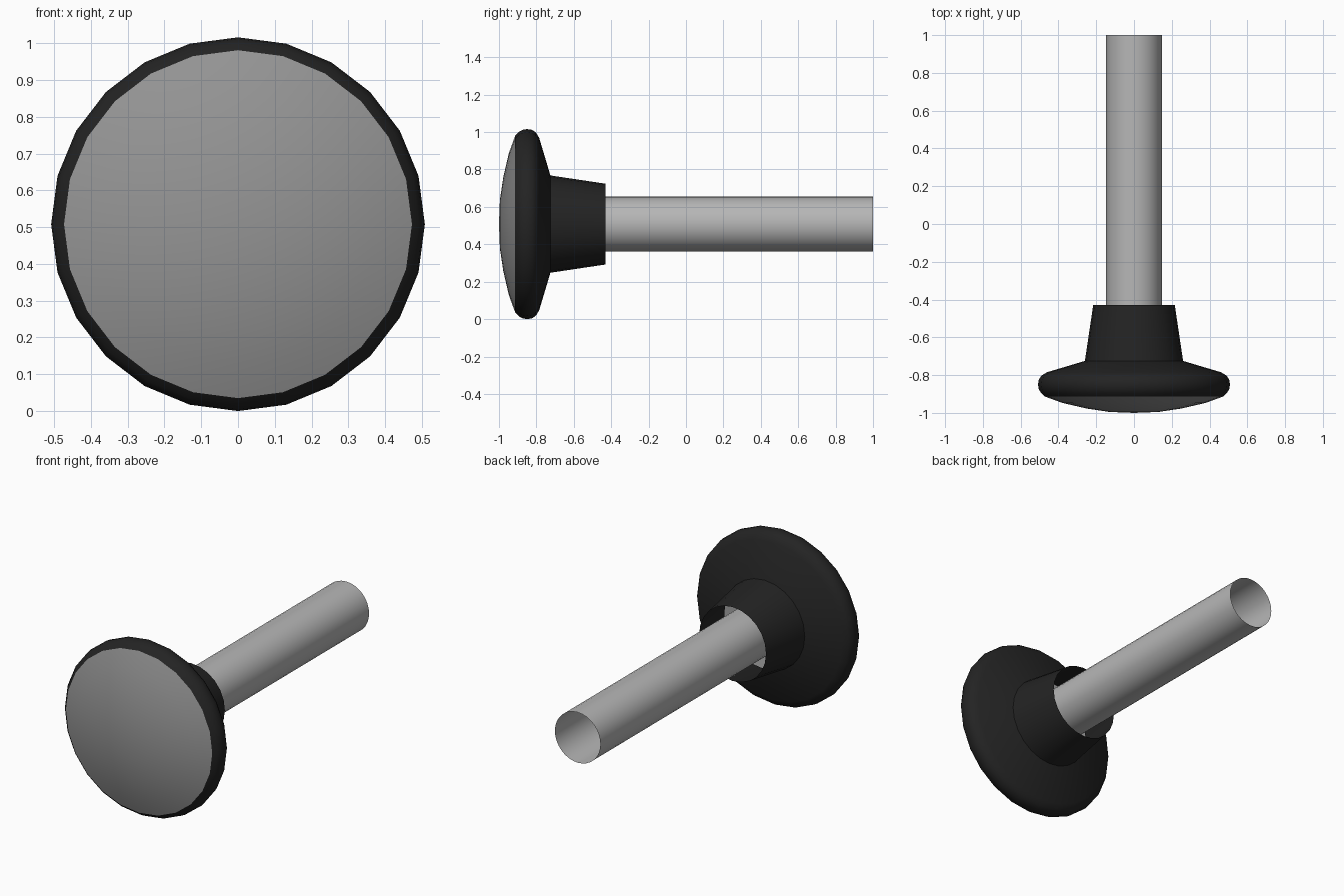
import bpy, bmesh, math

if "Cube" in bpy.data.objects:
    bpy.data.objects.remove(bpy.data.objects["Cube"])

CZ = 0.508  # height of the turning axis


def material(name, rgb):
    m = bpy.data.materials.new(name)
    m.diffuse_color = (*rgb, 1.0)
    m.use_nodes = True
    m.node_tree.nodes["Principled BSDF"].inputs["Base Color"].default_value = m.diffuse_color
    return m


def lathe(name, profile, sides, mat, angle=30):
    """Spin (y, radius) points about the y axis; a radius of 0 makes a pole."""
    bm = bmesh.new()
    rings = []
    for y, r in profile:
        if r == 0:
            rings.append([bm.verts.new((0, y, CZ))] * sides)
        else:
            rings.append([bm.verts.new((r * math.sin(2 * math.pi * i / sides), y,
                                        CZ + r * math.cos(2 * math.pi * i / sides)))
                          for i in range(sides)])
    for a, b in zip(rings, rings[1:]):
        for i in range(sides):
            j = (i + 1) % sides
            quad = list(dict.fromkeys((a[i], b[i], b[j], a[j])))
            bm.faces.new(quad)
    for f in bm.faces:
        f.normal_update()
    # point normals away from the axis / towards the front
    for f in bm.faces:
        c = f.calc_center_median()
        out = f.normal.x * c.x + f.normal.z * (c.z - CZ)
        if (out < 0 and abs(out) > 1e-6):
            f.normal_flip()
    me = bpy.data.meshes.new(name)
    bm.to_mesh(me)
    bm.free()
    me.materials.append(mat)
    ob = bpy.data.objects.new(name, me)
    bpy.context.collection.objects.link(ob)
    bpy.ops.object.select_all(action='DESELECT')
    ob.select_set(True)
    bpy.context.view_layer.objects.active = ob
    bpy.ops.object.shade_smooth_by_angle(angle=math.radians(angle))
    return ob


black = material("black_rubber", (0.017, 0.017, 0.017))
dome_grey = material("dome_grey", (0.30, 0.30, 0.30))
steel = material("light_steel", (0.47, 0.47, 0.47))

# Shallow domed front face
lathe("front_dome", [(-1.0, 0), (-0.995, 0.13), (-0.977, 0.25),
                     (-0.947, 0.38), (-0.913, 0.473)], 24, dome_grey)

# Rounded rim running back to the hub
lathe("rim", [(-0.913, 0.473), (-0.895, 0.492), (-0.874, 0.504), (-0.85, 0.508),
              (-0.823, 0.504), (-0.802, 0.489), (-0.785, 0.461),
              (-0.725, 0.26)], 24, black, 45)

# Tapered hub, open at the back
lathe("hub", [(-0.725, 0.26), (-0.43, 0.216)], 24, black)

# Hollow shaft, open at its end
lathe("shaft", [(-0.725, 0.147), (1.0, 0.147)], 32, steel)
